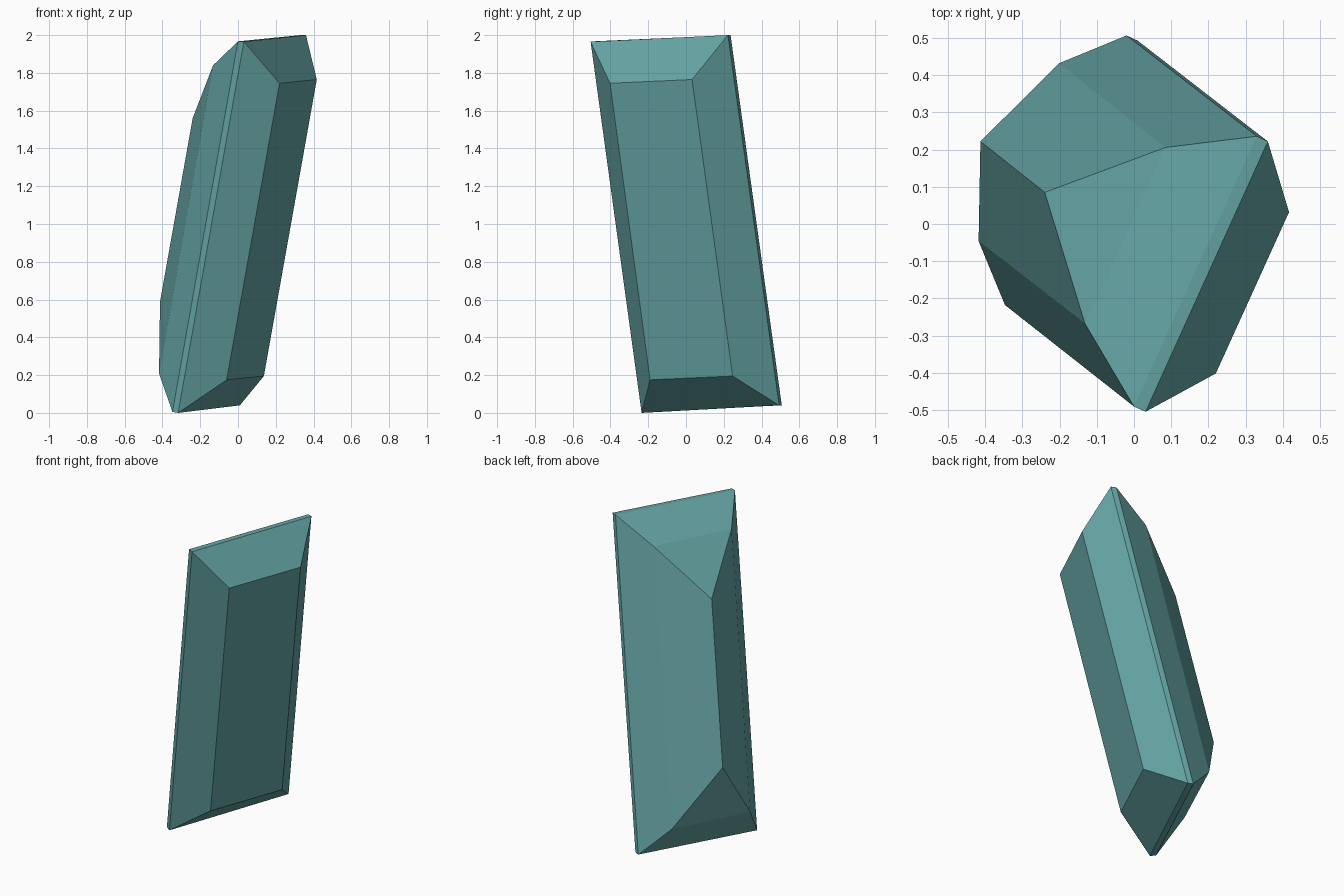
import bpy, bmesh

if "Cube" in bpy.data.objects:
    bpy.data.objects.remove(bpy.data.objects["Cube"])

# Four-cornered rings stacked through the slab, front facet to back facet
# (corner order: top front, top back, bottom back, bottom front)
RINGS = [
    [(0.22, -0.402, 1.745), (0.417, 0.032, 1.765), (0.137, 0.247, 0.195), (-0.06, -0.19, 0.175)],   # front facet
    [(0.031, -0.505, 1.965), (0.36, 0.222, 2.0), (0.01, 0.493, 0.04), (-0.317, -0.235, 0.0)],       # rim front
    [(0.0, -0.491, 1.967), (0.33, 0.236, 2.0), (-0.02, 0.507, 0.04), (-0.347, -0.218, 0.005)],      # rim back
    [(-0.132, -0.268, 1.84), (0.085, 0.206, 1.855), (-0.202, 0.432, 0.22), (-0.418, -0.046, 0.208)],  # back shoulder
]
RIDGE = [(-0.24, 0.085, 1.56), (-0.413, 0.222, 0.588)]  # top and bottom of the back ridge

bm = bmesh.new()
rings = [[bm.verts.new(p) for p in ring] for ring in RINGS]
top, bottom = [bm.verts.new(p) for p in RIDGE]

# Front cap and side bands
bm.faces.new(rings[0])
for a, b in zip(rings, rings[1:]):
    for i in range(4):
        j = (i + 1) % 4
        bm.faces.new((a[i], a[j], b[j], b[i]))

# Hipped back, closing on the ridge
p1, p2, q2, q1 = rings[-1]
for face in ((p1, p2, top), (p2, q2, bottom, top), (q2, q1, bottom), (q1, p1, top, bottom)):
    bm.faces.new(face)
bmesh.ops.recalc_face_normals(bm, faces=bm.faces)

mesh = bpy.data.meshes.new("crystal_shard")
bm.to_mesh(mesh)
bm.free()
shard = bpy.data.objects.new("crystal_shard", mesh)
bpy.context.collection.objects.link(shard)

# Teal stone
teal = bpy.data.materials.new("teal_stone")
teal.diffuse_color = (0.13, 0.37, 0.37, 1.0)
teal.use_nodes = True
teal.node_tree.nodes["Principled BSDF"].inputs["Base Color"].default_value = teal.diffuse_color
mesh.materials.append(teal)
